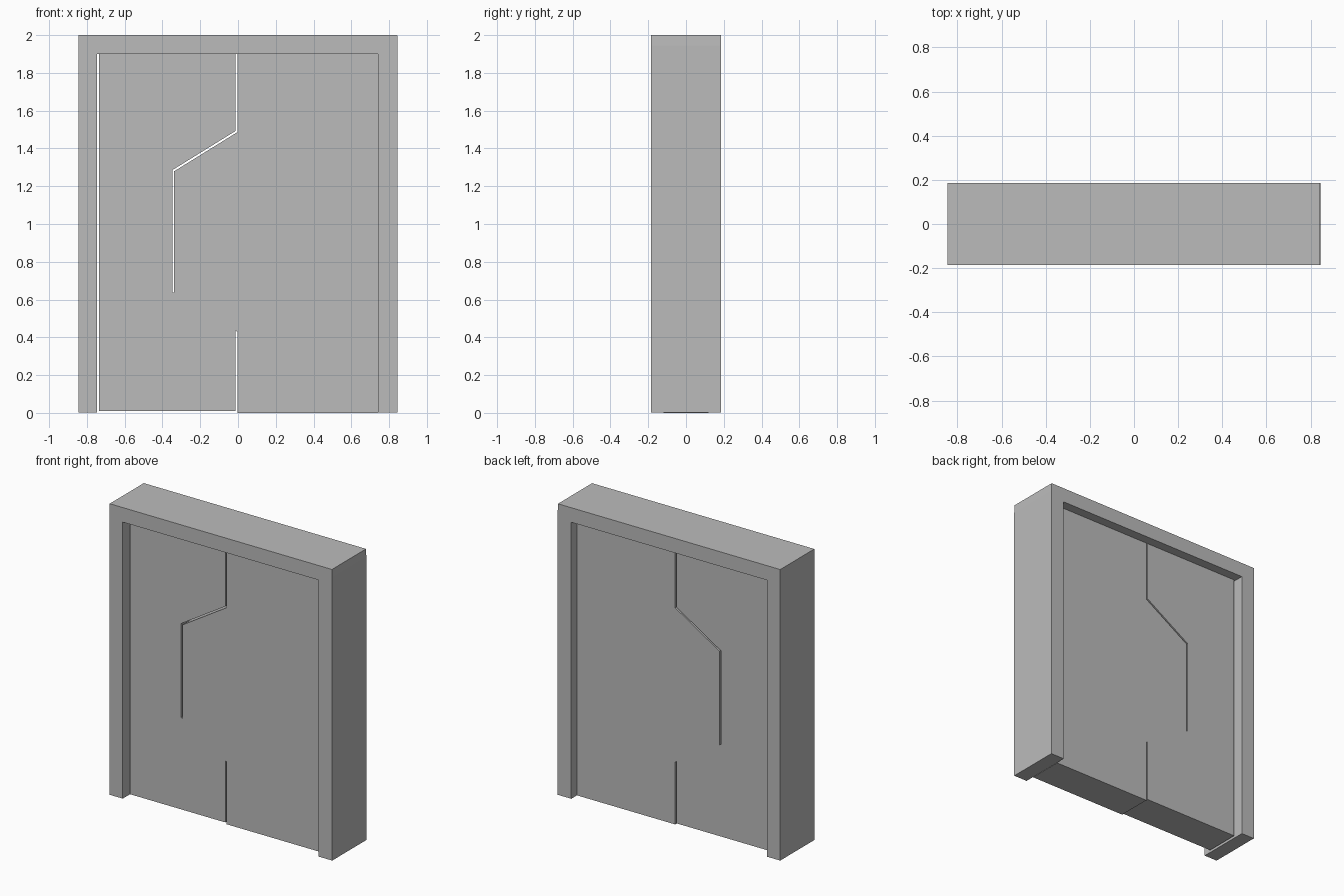
import bpy
import bmesh

cube = bpy.data.objects.get("Cube")
if cube:
    bpy.data.objects.remove(cube, do_unlink=True)

grey = bpy.data.materials.new("plain_grey")
grey.use_nodes = True
COLOR = (0.5, 0.5, 0.5, 1)
grey.diffuse_color = COLOR
grey.node_tree.nodes["Principled BSDF"].inputs["Base Color"].default_value = COLOR


def slab(name, profile, half_depth):
    """Extrude an x-z outline symmetrically through y."""
    bm = bmesh.new()
    face = bm.faces.new([bm.verts.new((x, -half_depth, z)) for x, z in profile])
    grown = bmesh.ops.extrude_face_region(bm, geom=[face])
    verts = [v for v in grown["geom"] if isinstance(v, bmesh.types.BMVert)]
    bmesh.ops.translate(bm, verts=verts, vec=(0, 2 * half_depth, 0))
    bmesh.ops.recalc_face_normals(bm, faces=bm.faces)
    mesh = bpy.data.meshes.new(name)
    bm.to_mesh(mesh)
    bm.free()
    mesh.materials.append(grey)
    obj = bpy.data.objects.new(name, mesh)
    bpy.context.collection.objects.link(obj)
    return obj


# Surround: two jambs and a lintel in one arch
OUT, IN_LEFT, IN_RIGHT, TOP, HEAD, FOOT = 0.845, 0.742, -0.746, 2.0, 1.9, 0.002
slab("door_frame", [
    (-OUT, FOOT), (IN_RIGHT, FOOT), (IN_RIGHT, HEAD), (IN_LEFT, HEAD),
    (IN_LEFT, FOOT), (OUT, FOOT), (OUT, 1.945), (OUT - 0.002, TOP), (-OUT, TOP),
], 0.185)

# Interlocking seam shared by both leaves, listed from top to bottom
SEAM = [(-0.002, HEAD), (-0.002, 1.487), (-0.338, 1.279),
        (-0.338, 0.635), (-0.002, 0.428), (-0.002, 0)]
GAP = 0.01
RISE = 0.0062
LEAF = 0.12

# Wide leaf with the projecting tongue
slab("left_door_leaf", SEAM + [(IN_LEFT, 0), (IN_LEFT, HEAD)], LEAF)

# Notched leaf, shifted slightly open so only the lower slope touches
notched = [(x - GAP, min(z + RISE, HEAD)) for x, z in SEAM[:-1]]
notched += [(SEAM[-1][0] - GAP, GAP), (IN_RIGHT + GAP, GAP), (IN_RIGHT + GAP, HEAD)]
slab("right_door_leaf", notched, LEAF)
